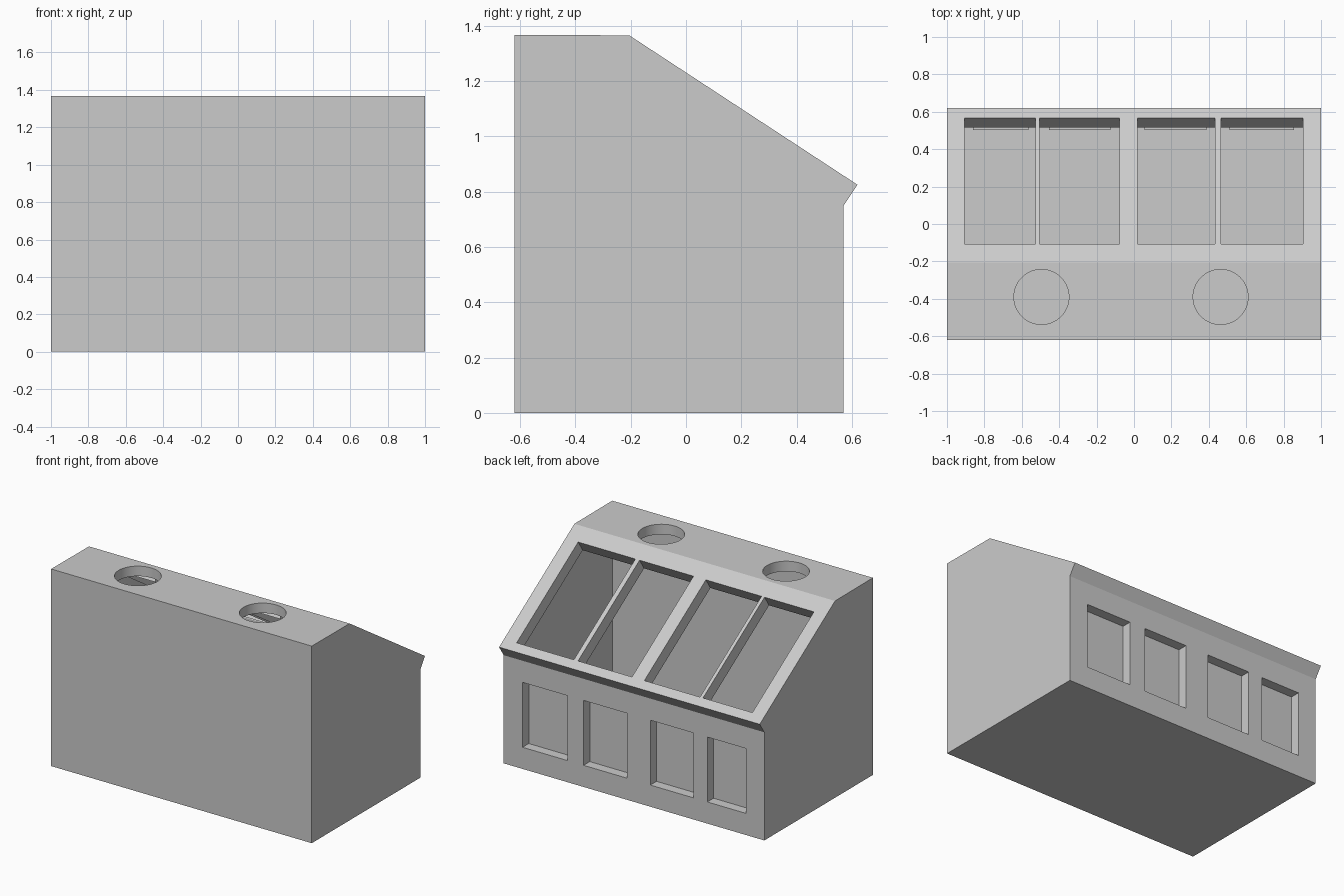
import bpy, bmesh, math
from mathutils import Matrix, Vector

if "Cube" in bpy.data.objects:
    bpy.data.objects.remove(bpy.data.objects["Cube"])

# key profile points (y, z): eave tip and roof ridge
EAVE = Vector((0, 0.62, 0.825))
RIDGE = Vector((0, -0.205, 1.365))
DOWN = (EAVE - RIDGE).normalized()              # down the slope
NORMAL = Vector((1, 0, 0)).cross(DOWN)          # outward roof normal
if NORMAL.z < 0:
    NORMAL = -NORMAL
ROOF_DEPTH, HOLE_DEPTH, WINDOW_DEPTH = 0.09, 0.07, 0.068


def make_object(name, bm):
    bmesh.ops.recalc_face_normals(bm, faces=bm.faces)
    mesh = bpy.data.meshes.new(name)
    bm.to_mesh(mesh)
    bm.free()
    obj = bpy.data.objects.new(name, mesh)
    bpy.context.collection.objects.link(obj)
    return obj


def add_box(bm, center, size, rot=Matrix.Identity(4)):
    mat = Matrix.Translation(center) @ rot @ Matrix.Diagonal((*size, 1))
    bmesh.ops.create_cube(bm, size=1, matrix=mat)


# house body: side profile extruded across the width
bm = bmesh.new()
profile = [(-0.62, 0), (0.57, 0), (0.57, 0.75), EAVE.yz, RIDGE.yz, (-0.62, 1.367)]
side = bm.faces.new([bm.verts.new((-1, y, z)) for y, z in profile])
ext = bmesh.ops.extrude_face_region(bm, geom=[side])
bmesh.ops.translate(bm, vec=(2, 0, 0),
                    verts=[v for v in ext["geom"] if isinstance(v, bmesh.types.BMVert)])
body = make_object("house_body", bm)

# cutters for skylights, back windows and round roof holes
bm = bmesh.new()
y0, y1 = -0.108, 0.566
tilt = Matrix.Rotation(math.atan2(DOWN.z, DOWN.y), 4, 'X')
mid = RIDGE + DOWN * (((y0 + y1) / 2 - RIDGE.y) / DOWN.y)
for x0, x1 in [(-0.906, -0.527), (-0.504, -0.077), (0.018, 0.432), (0.464, 0.903)]:
    add_box(bm, mid + Vector(((x0 + x1) / 2, 0, 0)),
            (x1 - x0, (y1 - y0) / DOWN.y, 2 * ROOF_DEPTH), tilt)
for x0, x1 in [(-0.86, -0.563), (-0.455, -0.125), (0.055, 0.387), (0.51, 0.855)]:
    add_box(bm, ((x0 + x1) / 2, 0.57, 0.375), (x1 - x0, 2 * WINDOW_DEPTH, 0.45))
for x in (-0.495, 0.463):
    bmesh.ops.create_cone(bm, cap_ends=True, segments=64, radius1=0.147, radius2=0.147,
                          depth=2 * HOLE_DEPTH, matrix=Matrix.Translation((x, -0.39, 1.366)))
cutter = make_object("opening_cutter", bm)
cutter.hide_render = True

# sink the openings into the body
mod = body.modifiers.new("openings", 'BOOLEAN')
mod.operation = 'DIFFERENCE'
mod.solver = 'EXACT'
mod.object = cutter
bpy.context.view_layer.objects.active = body
body.select_set(True)
bpy.ops.object.modifier_apply(modifier=mod.name)
bpy.data.objects.remove(cutter)

# open the skylights and round holes into the hollow interior
bm = bmesh.new()
bm.from_mesh(body.data)
bm.normal_update()
floors = []
for f in bm.faces:
    c = f.calc_center_median()
    skylight = f.normal.dot(NORMAL) > 0.99 and (c - RIDGE).dot(NORMAL) < -0.04
    hole = f.normal.z > 0.99 and 1.25 < c.z < 1.33
    if skylight or hole:
        floors.append(f)
bmesh.ops.delete(bm, geom=floors, context='FACES')
bm.to_mesh(body.data)
bm.free()
bpy.ops.object.shade_smooth_by_angle(angle=math.radians(25))
